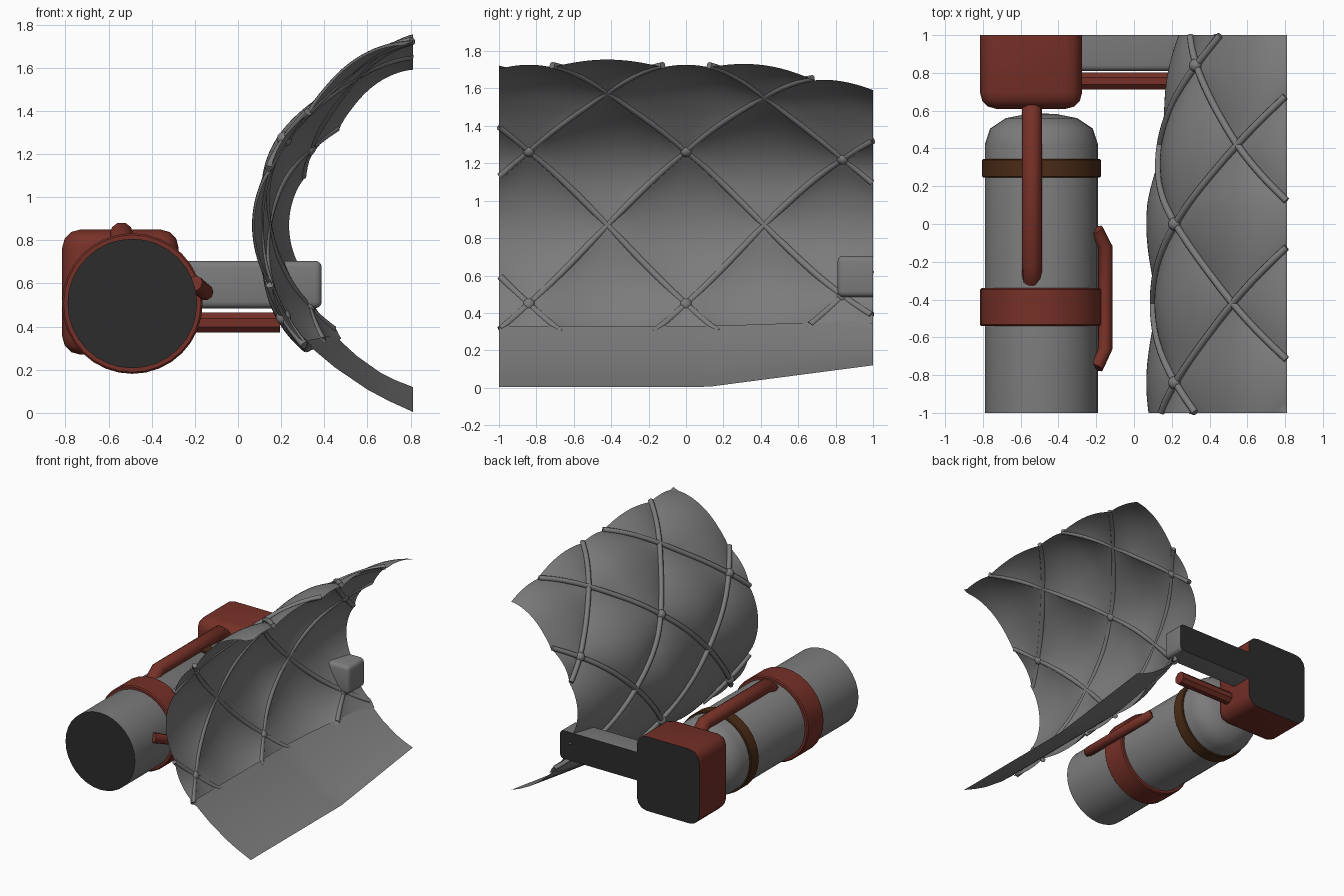
import bpy, bmesh, math
from mathutils import Vector

if "Cube" in bpy.data.objects:
    bpy.data.objects.remove(bpy.data.objects["Cube"])


def material(name, rgb):
    m = bpy.data.materials.new(name)
    m.diffuse_color = (*rgb, 1)
    m.use_nodes = True
    m.node_tree.nodes["Principled BSDF"].inputs["Base Color"].default_value = m.diffuse_color
    return m


GRAY = material("gray", (0.2, 0.2, 0.2))
RED = material("rust red", (0.18, 0.03, 0.02))
BROWN = material("dark brown", (0.07, 0.025, 0.008))
DARK = material("dark cut face", (0.025, 0.025, 0.025))


def finish(name, bm, mat, angle=35, cut=True):
    """Turn a bmesh into an object; flat faces at the ends y = -1 and 1 are dark."""
    me = bpy.data.meshes.new(name)
    if cut:
        for f in bm.faces:
            if abs(f.calc_center_median().y) > 0.995 and abs(f.normal.y) > 0.9:
                f.material_index = 1
    bm.to_mesh(me)
    bm.free()
    me.materials.append(mat)
    me.materials.append(DARK)
    ob = bpy.data.objects.new(name, me)
    bpy.context.collection.objects.link(ob)
    bpy.ops.object.select_all(action='DESELECT')
    ob.select_set(True)
    bpy.context.view_layer.objects.active = ob
    bpy.ops.object.shade_smooth_by_angle(angle=math.radians(angle))
    return ob


def tube(bm, pts, radius, sides=8):
    """Capped round tube along a list of points."""
    pts = [Vector(p) for p in pts]
    rings = []
    for i, p in enumerate(pts):
        d = (pts[min(i + 1, len(pts) - 1)] - pts[max(i - 1, 0)]).normalized()
        ref = Vector((1, 0, 0)) if abs(d.x) < 0.8 else Vector((0, 0, 1))
        u = d.cross(ref).normalized()
        v = d.cross(u)
        rings.append([bm.verts.new(p + radius * (u * math.cos(a) + v * math.sin(a)))
                      for a in (math.tau * (k + 0.5) / sides for k in range(sides))])
    for a, b in zip(rings, rings[1:]):
        for k in range(sides):
            j = (k + 1) % sides
            bm.faces.new((a[k], a[j], b[j], b[k]))
    bm.faces.new(rings[0])
    bm.faces.new(rings[-1])
    bmesh.ops.recalc_face_normals(bm, faces=bm.faces)


def lathe(name, profile, mat, sides=32, closed=False, angle=35):
    """Turn (radius, y) points about the tank axis."""
    bm = bmesh.new()
    rings = [[bm.verts.new((-0.49 + r * math.cos(a), y, 0.507 + r * math.sin(a)))
              for a in (math.tau * k / sides for k in range(sides))] for r, y in profile]
    pairs = list(zip(rings, rings[1:])) + ([(rings[-1], rings[0])] if closed else [])
    for a, b in pairs:
        for k in range(sides):
            j = (k + 1) % sides
            bm.faces.new((a[k], a[j], b[j], b[k]))
    if not closed:
        bm.faces.new(rings[0])
        bm.faces.new(rings[-1])
    bmesh.ops.recalc_face_normals(bm, faces=bm.faces)
    return finish(name, bm, mat, angle)


def box(name, lo, hi, offset, mat, segments=3):
    """Box with rounded edges, except around its flat rear face."""
    bm = bmesh.new()
    bmesh.ops.create_cube(bm, size=1)
    for v in bm.verts:
        v.co = [(l + h) / 2 + c * (h - l) for l, h, c in zip(lo, hi, v.co)]
    edges = [e for e in bm.edges if not all(v.co.y > hi[1] - 1e-4 for v in e.verts)]
    bmesh.ops.bevel(bm, geom=edges, offset=offset, segments=segments, profile=0.5,
                    affect='EDGES')
    bm.normal_update()
    return finish(name, bm, mat, 35)


def narrowing(y):
    return (max(0.0, y - 0.1) / 0.9) ** 1.4


def row_of(deg):
    """Cord row number at an angle: rows 0, 1, 2 hold the crossings."""
    if deg < 0:
        return deg / 30
    return deg / 28.5 if deg < 28.5 else 1 + (deg - 28.5) / 30.5


def shell_point(y, deg, lift=0.0):
    """Point on the quilted shell at length y and angle deg, 0 facing -x."""
    f = narrowing(y)
    u = (row_of(deg) - 1) / 2
    a, b = y / 0.84 - u, y / 0.84 + u
    puff = abs(math.sin(math.pi * a) * math.sin(math.pi * b)) ** 0.7
    r = 0.835 - 0.115 * f + 0.05 * puff + lift
    # flatter shoulder that lifts again towards the upper edge
    if 12 < deg < 80:
        r -= 0.035 * math.sin(math.pi * (deg - 12) / 68) ** 2
    r += 0.017 * min(1, max(0, (deg - 50) / 30))
    t = math.radians(deg)
    return Vector((0.95 + 0.045 * f - r * math.cos(t), y, 0.87 + r * math.sin(t)))


def low_angle(y):
    return -42.5 - 3 * narrowing(y)


def top_angle(y):
    """Angle at which the shell reaches its straight upper edge."""
    lo, hi = 60.0, 90.0
    for _ in range(25):
        mid = (lo + hi) / 2
        if shell_point(y, mid).x < 0.81:
            lo = mid
        else:
            hi = mid
    return lo


def sheet(name, rows, mat, angle):
    bm = bmesh.new()
    grid = [[bm.verts.new(p) for p in row] for row in rows]
    for a, b in zip(grid, grid[1:]):
        for k in range(len(a) - 1):
            bm.faces.new((a[k], a[k + 1], b[k + 1], b[k]))
    return finish(name, bm, mat, angle, cut=False)


# Quilted shell
rows = []
for i in range(97):
    y = -1 + i / 48
    lo, hi = low_angle(y), top_angle(y)
    rows.append([shell_point(y, lo + (hi - lo) * j / 72) for j in range(73)])
sheet("quilted_shell", rows, GRAY, 60)

# Plain lower skirt, tucked just inside the shell
profile = [(0.31, 0.33), (0.36, 0.285), (0.45, 0.21), (0.6, 0.108), (0.7, 0.055), (0.81, 0.005)]
rows = []
for i in range(33):
    y = -1 + i / 16
    f, g = max(0.0, y - 0.12) / 0.88, narrowing(y)
    rows.append([(x + 0.14 * g * (0.81 - x) / 0.5, y, z + f * (0.03 + 0.085 * (x - 0.31) / 0.5))
                 for x, z in profile])
sheet("lower_skirt", rows, GRAY, 60)

# Crossing cords over the shell
bm = bmesh.new()
for s in (-1, 1):
    for k in range(-4, 6):
        path = []
        for i in range(249):
            deg = -42.5 + i / 2
            y = s * 0.42 * (row_of(deg) - 1) + 0.84 * k
            if abs(y) <= 1 and deg <= top_angle(y):
                path.append(shell_point(y, deg, 0.014))
        if len(path) > 6:
            tube(bm, path[:-2:4] + path[-1:], 0.019)
finish("net_cords", bm, GRAY, 50, cut=False)

# Knots on alternate crossings
bm = bmesh.new()
for deg in (-30, 28.5):
    for y in (-0.84, 0, 0.84):
        ball = bmesh.ops.create_uvsphere(bm, u_segments=12, v_segments=8, radius=0.035)
        bmesh.ops.translate(bm, verts=ball["verts"], vec=shell_point(y, deg, 0.018))
finish("net_knots", bm, GRAY, 50, cut=False)

# Tank with domed rear end and two bands
lathe("tank", [(0.3, -1), (0.3, 0.42), (0.272, 0.505), (0.19, 0.56), (0.08, 0.582),
               (0.01, 0.585)], GRAY, angle=50)


def band(name, y0, y1, r, c, mat):
    lathe(name, [(0.29, y0), (r - c, y0), (r, y0 + c), (r, y1 - c), (r - c, y1), (0.29, y1)],
          mat, closed=True)


band("red_band", -0.54, -0.34, 0.326, 0.008, RED)
band("brown_band", 0.245, 0.345, 0.314, 0.006, BROWN)

# Mounting block and arm
box("mount_block", (-0.815, 0.61, 0.27), (-0.275, 1, 0.85), 0.085, RED)
box("support_arm", (-0.33, 0.81, 0.485), (0.388, 1, 0.705), 0.03, GRAY)

# Pipes: a straight rod and two bent handles
bm = bmesh.new()
tube(bm, [(-0.33, 0.757, 0.418), (0.195, 0.757, 0.418)], 0.05)
finish("cross_rod", bm, RED, 30)

bm = bmesh.new()
tube(bm, [(-0.54, -0.29, 0.765), (-0.54, -0.22, 0.83), (-0.54, 0.55, 0.83),
          (-0.54, 0.62, 0.76)], 0.054, 10)
finish("top_pipe", bm, RED, 40)

bm = bmesh.new()
tube(bm, [(-0.2, -0.76, 0.6), (-0.152, -0.66, 0.56), (-0.152, -0.12, 0.56),
          (-0.2, -0.03, 0.6)], 0.038, 10)
finish("side_pipe", bm, RED, 40)
